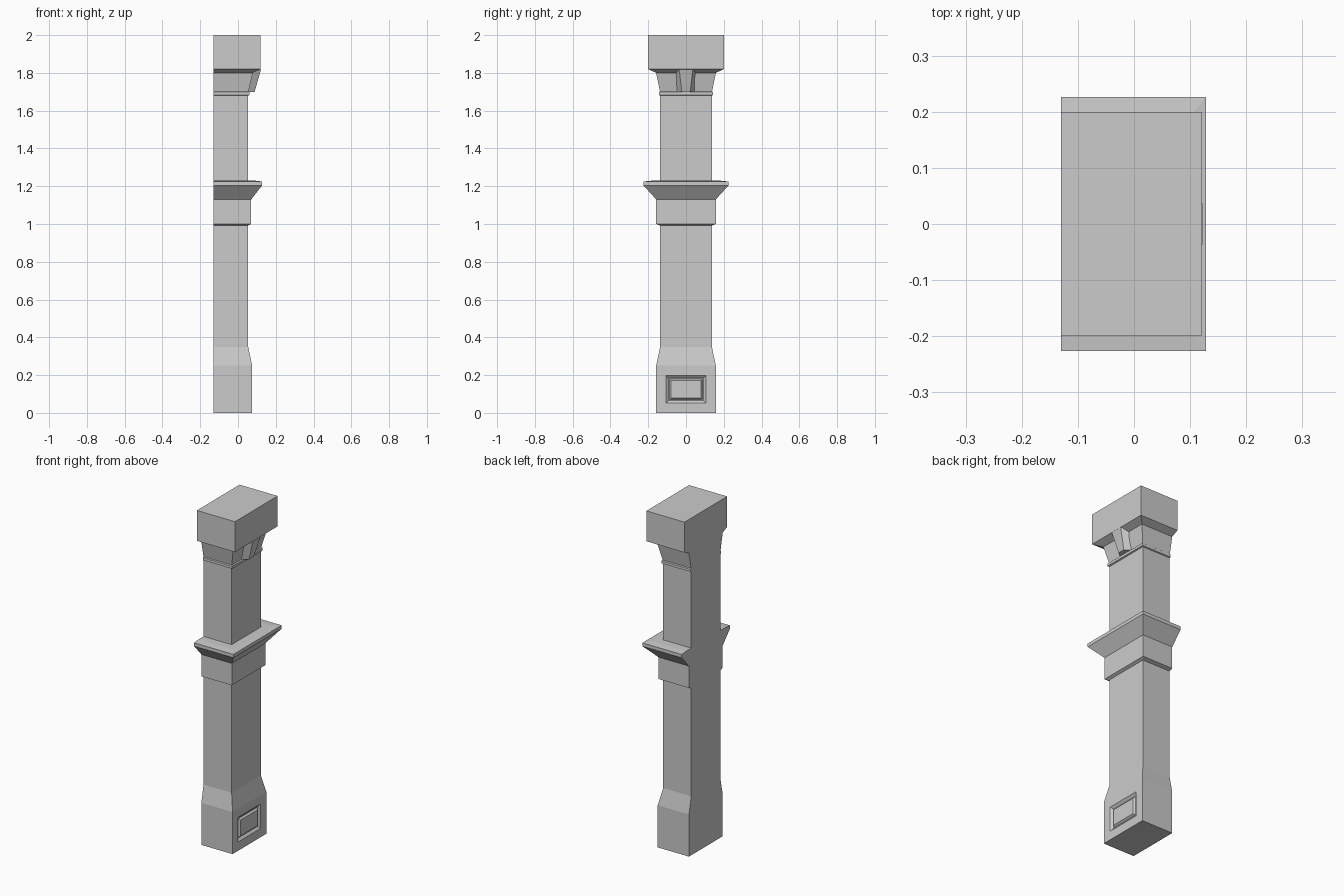
import bpy, bmesh

if "Cube" in bpy.data.objects:
    bpy.data.objects.remove(bpy.data.objects["Cube"])

BACK = -0.13  # flat wall side


def finish(name, bm):
    bmesh.ops.recalc_face_normals(bm, faces=bm.faces)
    mesh = bpy.data.meshes.new(name)
    bm.to_mesh(mesh)
    bm.free()
    ob = bpy.data.objects.new(name, mesh)
    bpy.context.collection.objects.link(ob)
    return ob


def loft(rings):
    """Skin a stack of quads (lists of four points) into a closed solid."""
    bm = bmesh.new()
    vs = [[bm.verts.new(p) for p in r] for r in rings]
    for a, b in zip(vs, vs[1:]):
        for i in range(4):
            j = (i + 1) % 4
            bm.faces.new((a[i], a[j], b[j], b[i]))
    bm.faces.new(vs[0][::-1])
    bm.faces.new(vs[-1])
    bmesh.ops.recalc_face_normals(bm, faces=bm.faces)
    return bm


# Pilaster profile: (height, half width in y, front x)
profile = [
    (0.00, 0.158, 0.075), (0.25, 0.158, 0.075),    # base block
    (0.35, 0.137, 0.054), (0.992, 0.137, 0.054),   # lower shaft
    (1.00, 0.158, 0.070), (1.13, 0.158, 0.070),    # middle band
    (1.205, 0.226, 0.128), (1.225, 0.226, 0.128),  # ledge
    (1.229, 0.185, 0.095), (1.229, 0.137, 0.054),
    (1.68, 0.137, 0.054),                          # upper shaft
    (1.683, 0.143, 0.062), (1.698, 0.143, 0.062),  # neck moulding
    (1.702, 0.138, 0.056), (1.80, 0.158, 0.078),   # capital
    (1.82, 0.200, 0.120), (2.00, 0.200, 0.120),    # top block
]
bm = loft([[(BACK, -w, z), (x, -w, z), (x, w, z), (BACK, w, z)]
           for z, w, x in profile])

# Recessed frame with a raised panel on the front of the base
panel = next(f for f in bm.faces
             if f.normal.x > 0.9 and f.calc_center_median().z < 0.2)
for thick, depth in ((0.052, 0), (0.014, -0.012), (0.004, 0), (0.008, 0.010)):
    bmesh.ops.inset_region(bm, faces=[panel], thickness=thick, depth=depth,
                           use_even_offset=True)
finish("pilaster", bm)

# Tapered keystone bracket under the top block
key = [(z, back, front, x) for z, back, front, x in
       ((1.70, 0.050, 0.022, 0.088), (1.818, 0.066, 0.036, 0.122))]
finish("keystone_bracket", loft(
    [[(0.05, -b, z), (x, -f, z), (x, f, z), (0.05, b, z)]
     for z, b, f, x in key]))
